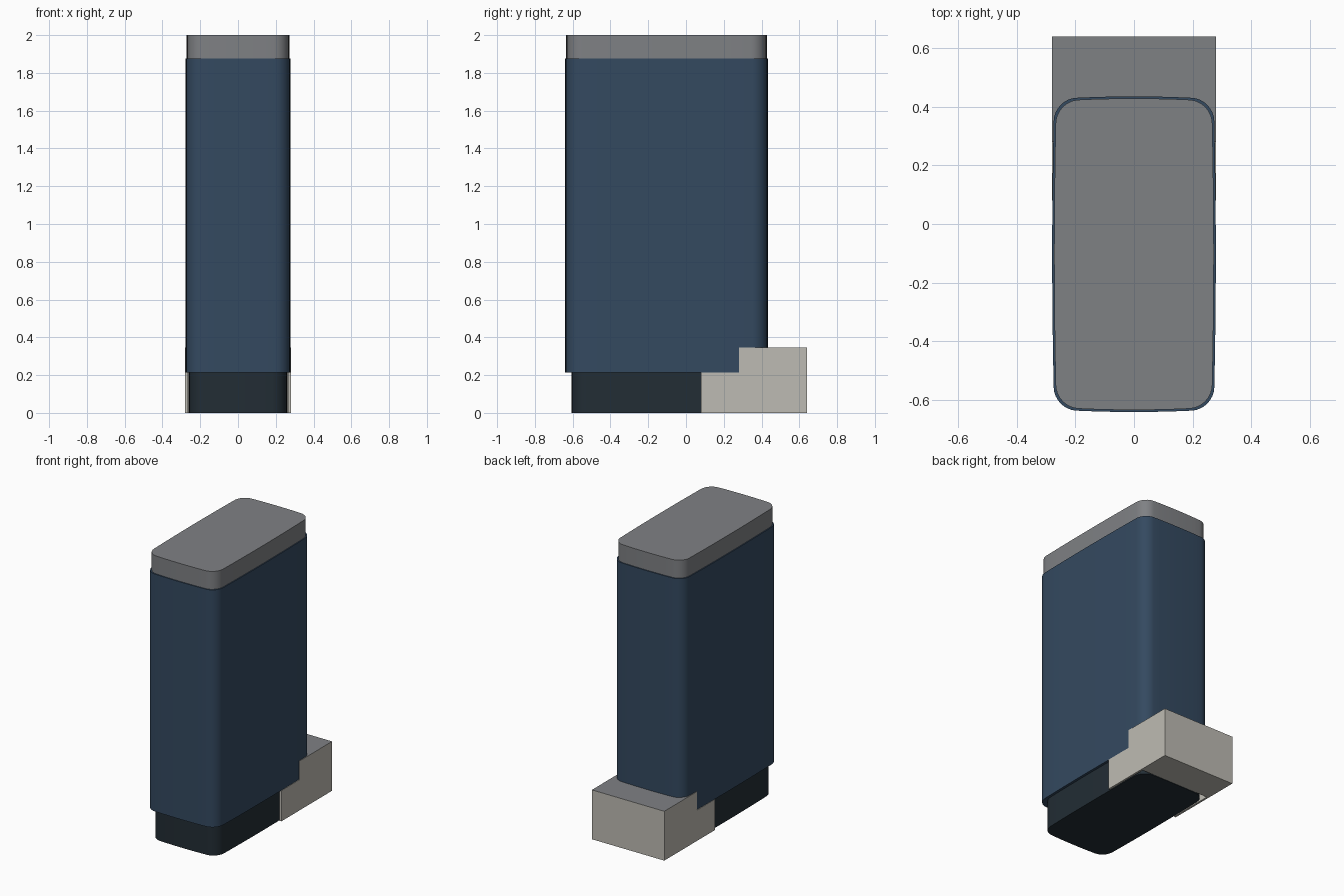
import bpy, bmesh, math

if "Cube" in bpy.data.objects:
    bpy.data.objects.remove(bpy.data.objects["Cube"])

def material(name, rgb):
    m = bpy.data.materials.new(name)
    m.diffuse_color = (*rgb, 1)
    m.use_nodes = True
    m.node_tree.nodes["Principled BSDF"].inputs["Base Color"].default_value = m.diffuse_color
    return m

BLUE = material("navy blue", (0.034, 0.067, 0.117))
GREY = material("mid grey", (0.212, 0.219, 0.231))
DARK = material("near black", (0.016, 0.026, 0.035))
BEIGE = material("warm stone", (0.515, 0.499, 0.451))
CY = -0.103  # centre of the tower in y


def outline(w, l, r=0.075, bow_x=0.007, bow_y=0.009, n=8):
    """Rounded rectangle of half size w, l with gently bowed sides."""
    a, b = w - bow_x, l - bow_y
    pts = []
    for i, (sx, sy) in enumerate([(1, 1), (-1, 1), (-1, -1), (1, -1)]):
        for k in range(n + 1):
            t = math.pi / 2 * (i + k / n)
            pts.append((sx * (a - r) + r * math.cos(t), sy * (b - r) + r * math.sin(t)))
        # points along the straight run to the next corner
        t = math.pi / 2 * (i + 1)
        nx, ny = [(-1, 1), (-1, -1), (1, -1), (1, 1)][i]
        end = (nx * (a - r) + r * math.cos(t), ny * (b - r) + r * math.sin(t))
        p = pts[-1]
        for k in range(1, n):
            f = k / n
            pts.append((p[0] + (end[0] - p[0]) * f, p[1] + (end[1] - p[1]) * f))
    return [(x + math.copysign(bow_x, x) * (1 - (y / b) ** 2) * min(1, abs(x) / (a - r)),
             y + math.copysign(bow_y, y) * (1 - (x / a) ** 2) * min(1, abs(y) / (b - r)))
            for x, y in pts]


def prism(name, loop, offset, mats):
    """Extrude a closed 3D loop by an offset vector."""
    bm = bmesh.new()
    face = bm.faces.new([bm.verts.new(p) for p in loop])
    ext = bmesh.ops.extrude_face_region(bm, geom=[face])
    bmesh.ops.translate(bm, vec=offset, verts=[v for v in ext["geom"] if isinstance(v, bmesh.types.BMVert)])
    bmesh.ops.recalc_face_normals(bm, faces=bm.faces)
    me = bpy.data.meshes.new(name)
    bm.to_mesh(me)
    bm.free()
    for m in mats:
        me.materials.append(m)
    ob = bpy.data.objects.new(name, me)
    bpy.context.collection.objects.link(ob)
    return ob


def tower(name, w, l, z0, z1, mat):
    ob = prism(name, [(x, y + CY, z0) for x, y in outline(w, l)], (0, 0, z1 - z0), [mat])
    bpy.ops.object.select_all(action='DESELECT')
    ob.select_set(True)
    bpy.context.view_layer.objects.active = ob
    bpy.ops.object.shade_smooth_by_angle(angle=math.radians(30))


# Stacked tower parts
tower("plinth", 0.262, 0.504, 0, 0.215, DARK)
tower("main_body", 0.279, 0.538, 0.215, 1.875, BLUE)
tower("top_cap", 0.272, 0.531, 1.875, 2.0, GREY)

# Stepped rear block, one side profile extruded across the width
W = 0.28
profile = [(0.08, 0), (0.64, 0), (0.64, 0.345), (0.28, 0.345), (0.28, 0.215), (0.08, 0.215)]
block = prism("rear_block", [(-W, y, z) for y, z in profile], (2 * W, 0, 0), [BEIGE, GREY])
for p in block.data.polygons:
    p.material_index = 1 if p.normal.z > 0.9 and p.center.z > 0.3 else 0

# Pocket in the block that takes the plinth
cutter = prism("pocket_cutter", [(x, y, -0.1) for x, y in
               [(-0.266, 0), (0.266, 0), (0.266, 0.404), (-0.266, 0.404)]], (0, 0, 0.32), [BEIGE])
cutter.hide_render = True
cutter.hide_set(True)
cut = block.modifiers.new("pocket", 'BOOLEAN')
cut.operation = 'DIFFERENCE'
cut.solver = 'EXACT'
cut.object = cutter
